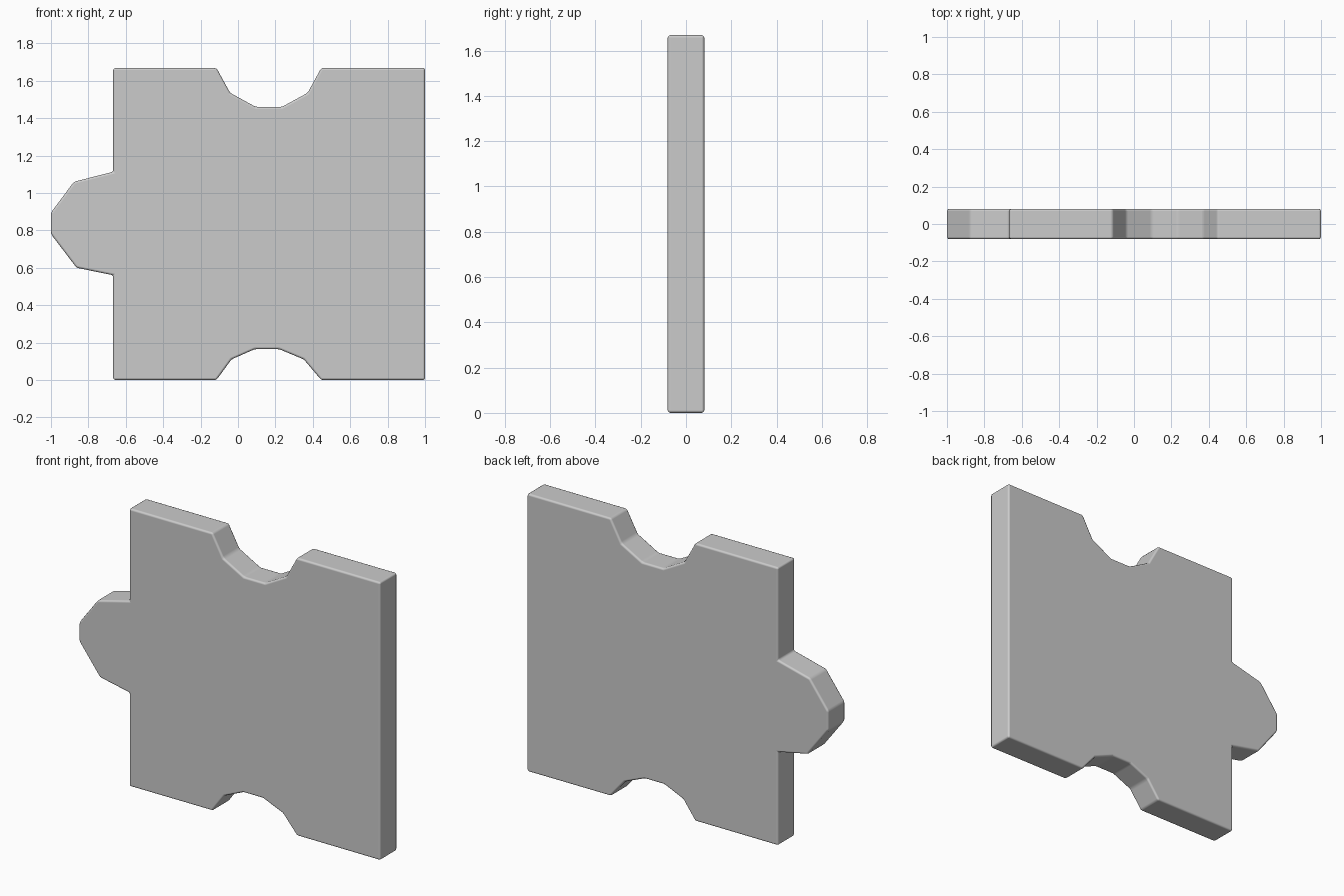
import bpy, bmesh

if "Cube" in bpy.data.objects:
    bpy.data.objects.remove(bpy.data.objects["Cube"])

HALF = 0.081   # half thickness
TOP = 1.668    # height of the square body

# Outline in x, z: square body with bottom notch, top notch and left tab
bottom_notch = [(-0.115, 0), (-0.035, 0.11), (0.09, 0.165),
                (0.22, 0.165), (0.352, 0.11), (0.445, 0)]
top_notch = [(0.445, TOP), (0.372, 1.535), (0.235, 1.46),
             (0.095, 1.46), (-0.042, 1.535), (-0.115, TOP)]
tab = [(-0.667, 1.113), (-0.877, 1.06), (-1, 0.895),
       (-1, 0.78), (-0.863, 0.6), (-0.667, 0.56)]
outline = ([(-0.667, 0)] + bottom_notch + [(1, 0), (1, TOP)]
           + top_notch + [(-0.667, TOP)] + tab)

# Extrude the outline through the thickness
bm = bmesh.new()
face = bm.faces.new([bm.verts.new((x, -HALF, z)) for x, z in outline])
ext = bmesh.ops.extrude_face_region(bm, geom=[face], use_keep_orig=True)
moved = [v for v in ext["geom"] if isinstance(v, bmesh.types.BMVert)]
bmesh.ops.translate(bm, verts=moved, vec=(0, 2 * HALF, 0))
bmesh.ops.recalc_face_normals(bm, faces=bm.faces)
mesh = bpy.data.meshes.new("puzzle_piece")
bm.to_mesh(mesh)
bm.free()
piece = bpy.data.objects.new("puzzle_piece", mesh)
bpy.context.collection.objects.link(piece)

# Soft rounded edges
bpy.context.view_layer.objects.active = piece
piece.select_set(True)
bpy.ops.object.shade_smooth()
bevel = piece.modifiers.new("soft_edges", "BEVEL")
bevel.width = 0.012
bevel.segments = 2
bevel.limit_method = "ANGLE"
bevel.angle_limit = 0.17
bevel.harden_normals = True
